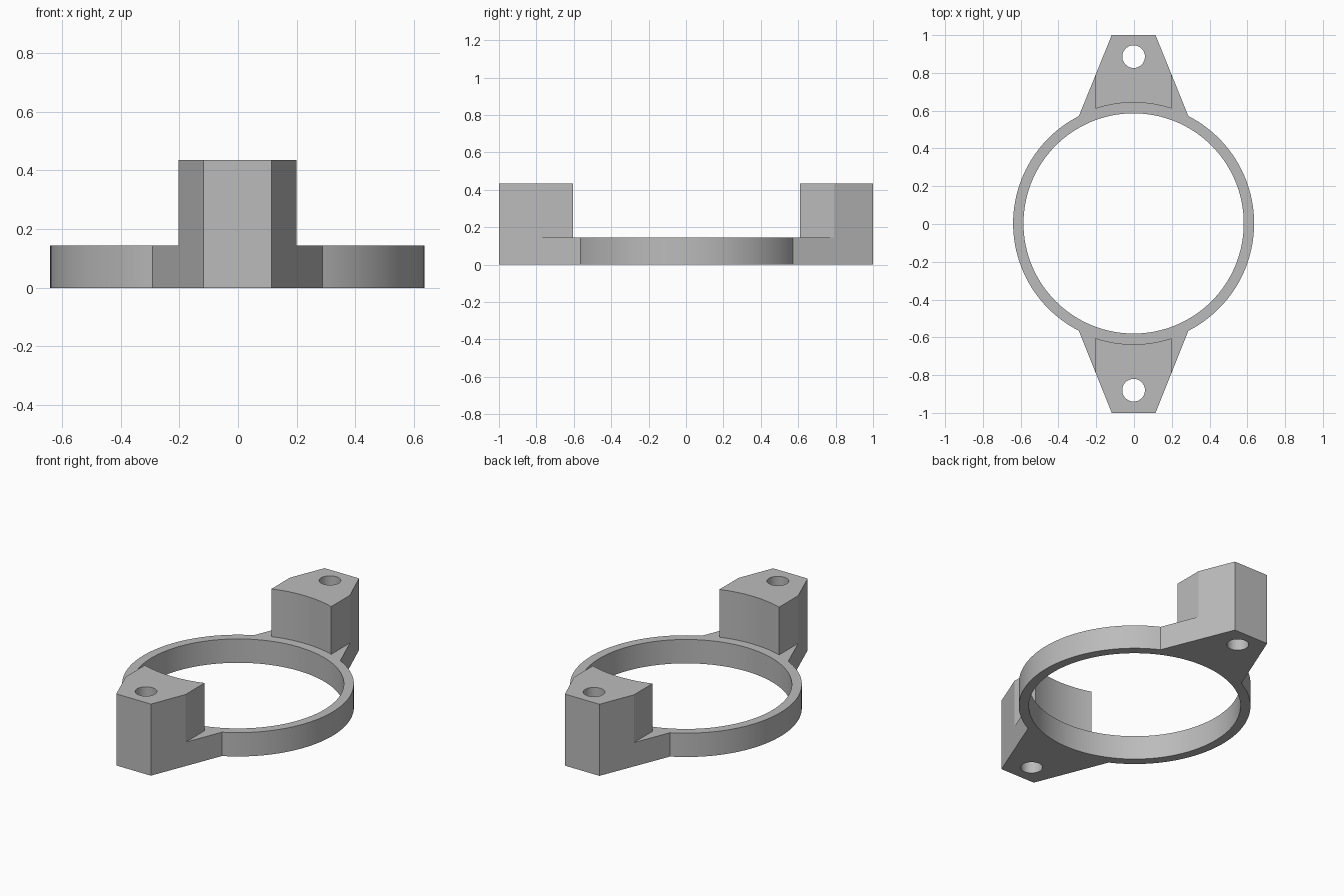
import bpy
import bmesh
from math import acos, asin, cos, sin, pi

if "Cube" in bpy.data.objects:
    bpy.data.objects.remove(bpy.data.objects["Cube"], do_unlink=True)

# Main sizes
CX, CY = -0.002, 0.003
RING_OUT, RING_IN, RING_H = 0.638, 0.583, 0.145
BLOCK_H, BLOCK_HALF, BLOCK_R = 0.435, 0.201, 0.64
ROOT_X, TIP_X = 0.29, 0.116
HOLE_R, HOLE_Y = 0.06, 0.883

grey = bpy.data.materials.new("plain grey")
grey.use_nodes = True
grey.diffuse_color = (0.5, 0.5, 0.5, 1)
grey.node_tree.nodes["Principled BSDF"].inputs["Base Color"].default_value = (0.5, 0.5, 0.5, 1)


def arc(radius, start, end, steps):
    """Points along a circular arc around the ring centre."""
    angles = [start + (end - start) * i / steps for i in range(steps + 1)]
    return [(CX + radius * cos(a), CY + radius * sin(a)) for a in angles]


def prism(name, outline, low, high):
    """Upright solid made from a closed outline."""
    bm = bmesh.new()
    base = bm.faces.new([bm.verts.new((x, y, low)) for x, y in outline])
    top = bmesh.ops.extrude_face_region(bm, geom=[base])["geom"]
    bmesh.ops.translate(bm, vec=(0, 0, high - low),
                        verts=[g for g in top if isinstance(g, bmesh.types.BMVert)])
    bmesh.ops.recalc_face_normals(bm, faces=bm.faces)
    mesh = bpy.data.meshes.new(name)
    bm.to_mesh(mesh)
    bm.free()
    mesh.materials.append(grey)
    obj = bpy.data.objects.new(name, mesh)
    bpy.context.collection.objects.link(obj)
    return obj


def cylinder(name, x, y, radius, sides):
    ring = [(x + radius * cos(2 * pi * i / sides), y + radius * sin(2 * pi * i / sides))
            for i in range(sides)]
    return prism(name, ring, -1, 1)


# Full-height blank: round sides with a tapered lug at front and back
root = acos(ROOT_X / RING_OUT)
outline = arc(RING_OUT, -root, root, 48)
outline += [(CX + TIP_X, 1), (CX - TIP_X, 1)]
outline += arc(RING_OUT, pi - root, pi + root, 48)
outline += [(CX - TIP_X, -1), (CX + TIP_X, -1)]
body = prism("ring_bracket", outline, 0, BLOCK_H)

# Step cutter: lowers everything except the two lug blocks
half = asin(BLOCK_HALF / BLOCK_R)
step = [(CX + BLOCK_HALF, -2), (2, -2), (2, 2), (CX + BLOCK_HALF, 2)]
step += arc(BLOCK_R, pi / 2 - half, pi / 2 + half, 20)
step += [(CX - BLOCK_HALF, 2), (-2, 2), (-2, -2), (CX - BLOCK_HALF, -2)]
step += arc(BLOCK_R, 1.5 * pi - half, 1.5 * pi + half, 20)

cutters = [
    prism("step_cutter", step, RING_H, 1),
    cylinder("bore_cutter", CX, CY, RING_IN, 128),
    cylinder("back_hole_cutter", CX, CY + HOLE_Y, HOLE_R, 48),
    cylinder("front_hole_cutter", CX, CY - HOLE_Y, HOLE_R, 48),
]

# Cut the step, the bore and the screw holes
bpy.ops.object.select_all(action="DESELECT")
body.select_set(True)
bpy.context.view_layer.objects.active = body
for cutter in cutters:
    cutter.hide_render = True
    cut = body.modifiers.new(cutter.name, "BOOLEAN")
    cut.operation = "DIFFERENCE"
    cut.solver = "EXACT"
    cut.object = cutter
    bpy.ops.object.modifier_apply(modifier=cut.name)
    bpy.data.objects.remove(cutter, do_unlink=True)

bpy.ops.object.shade_smooth_by_angle(angle=pi / 9)
